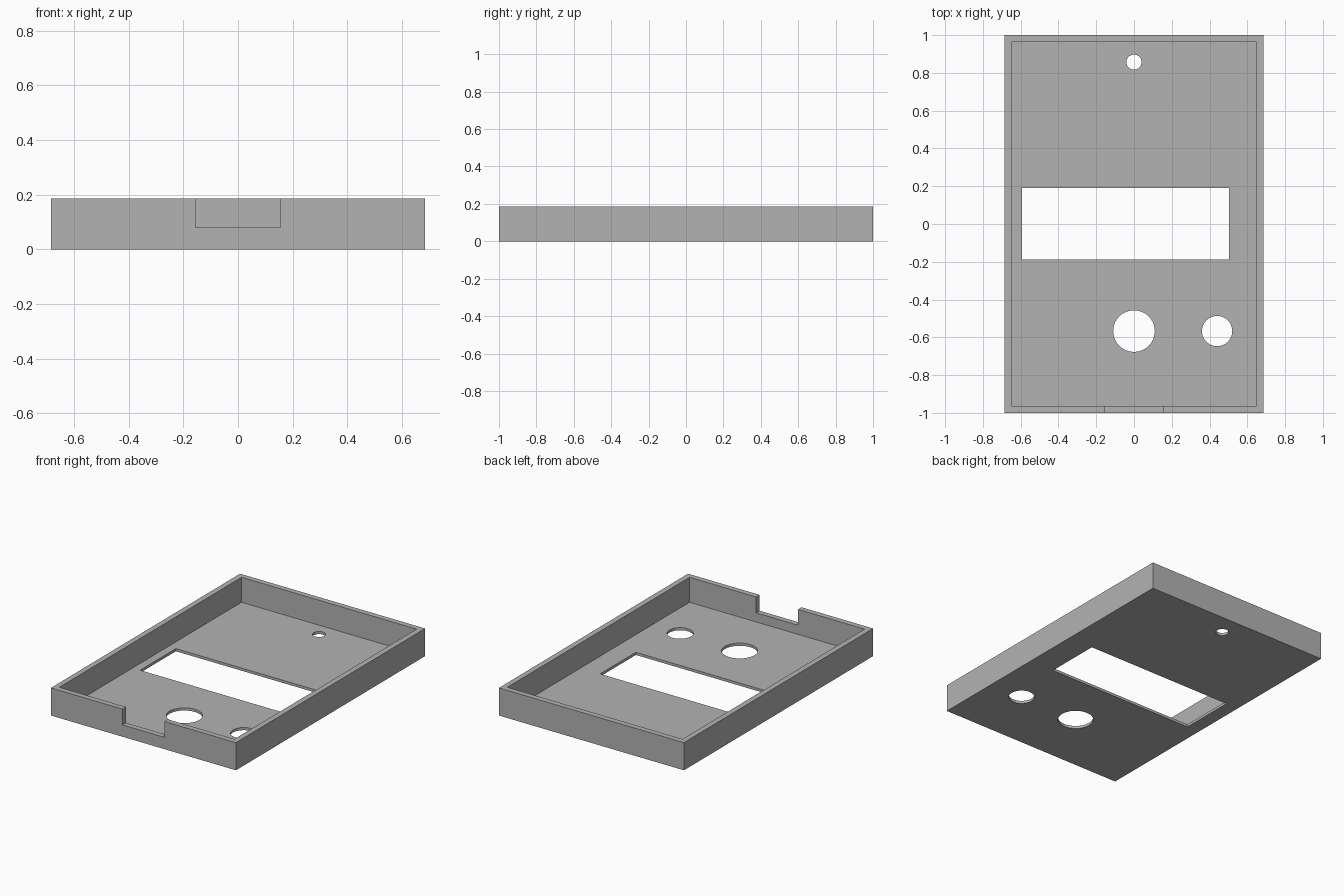
import bpy

if "Cube" in bpy.data.objects:
    bpy.data.objects.remove(bpy.data.objects["Cube"])

W, H = 0.685, 0.185      # half width, full height
FLOOR = 0.018

grey = bpy.data.materials.new("grey plastic")
grey.diffuse_color = (0.45, 0.45, 0.45, 1)
grey.use_nodes = True
grey.node_tree.nodes["Principled BSDF"].inputs["Base Color"].default_value = grey.diffuse_color


def box(name, x0, x1, y0, y1, z0, z1):
    bpy.ops.mesh.primitive_cube_add(size=1, location=((x0 + x1) / 2, (y0 + y1) / 2, (z0 + z1) / 2))
    ob = bpy.context.object
    ob.name = name
    ob.scale = (x1 - x0, y1 - y0, z1 - z0)
    bpy.ops.object.transform_apply(location=True, rotation=False, scale=True)
    return ob


def round_cutter(name, x, y, r):
    bpy.ops.mesh.primitive_cylinder_add(vertices=64, radius=r, depth=0.1, location=(x, y, 0))
    bpy.context.object.name = name
    return bpy.context.object


# Open tray
case = box("case_tray", -W, W, -1, 1, 0, H)
case.data.materials.append(grey)

cutters = [
    box("cavity_cutter", -0.648, 0.648, -0.963, 0.963, FLOOR, 0.4),
    box("screen_window_cutter", -0.593, 0.503, -0.188, 0.19, -0.1, 0.1),
    box("cable_notch_cutter", -0.155, 0.155, -1.1, -0.9, 0.079, 0.4),
    round_cutter("large_hole_cutter", 0, -0.567, 0.11),
    round_cutter("medium_hole_cutter", 0.44, -0.567, 0.08),
    round_cutter("small_hole_cutter", 0, 0.857, 0.04),
]

# Cut the cavity and openings, then discard the cutters
bpy.context.view_layer.objects.active = case
for cutter in cutters:
    mod = case.modifiers.new(cutter.name, 'BOOLEAN')
    mod.operation = 'DIFFERENCE'
    mod.solver = 'EXACT'
    mod.object = cutter
    bpy.ops.object.modifier_apply(modifier=mod.name)
    bpy.data.objects.remove(cutter, do_unlink=True)

# Smooth hole walls, crisp edges
bpy.ops.object.select_all(action='DESELECT')
case.select_set(True)
bpy.ops.object.shade_smooth_by_angle(angle=0.5)
